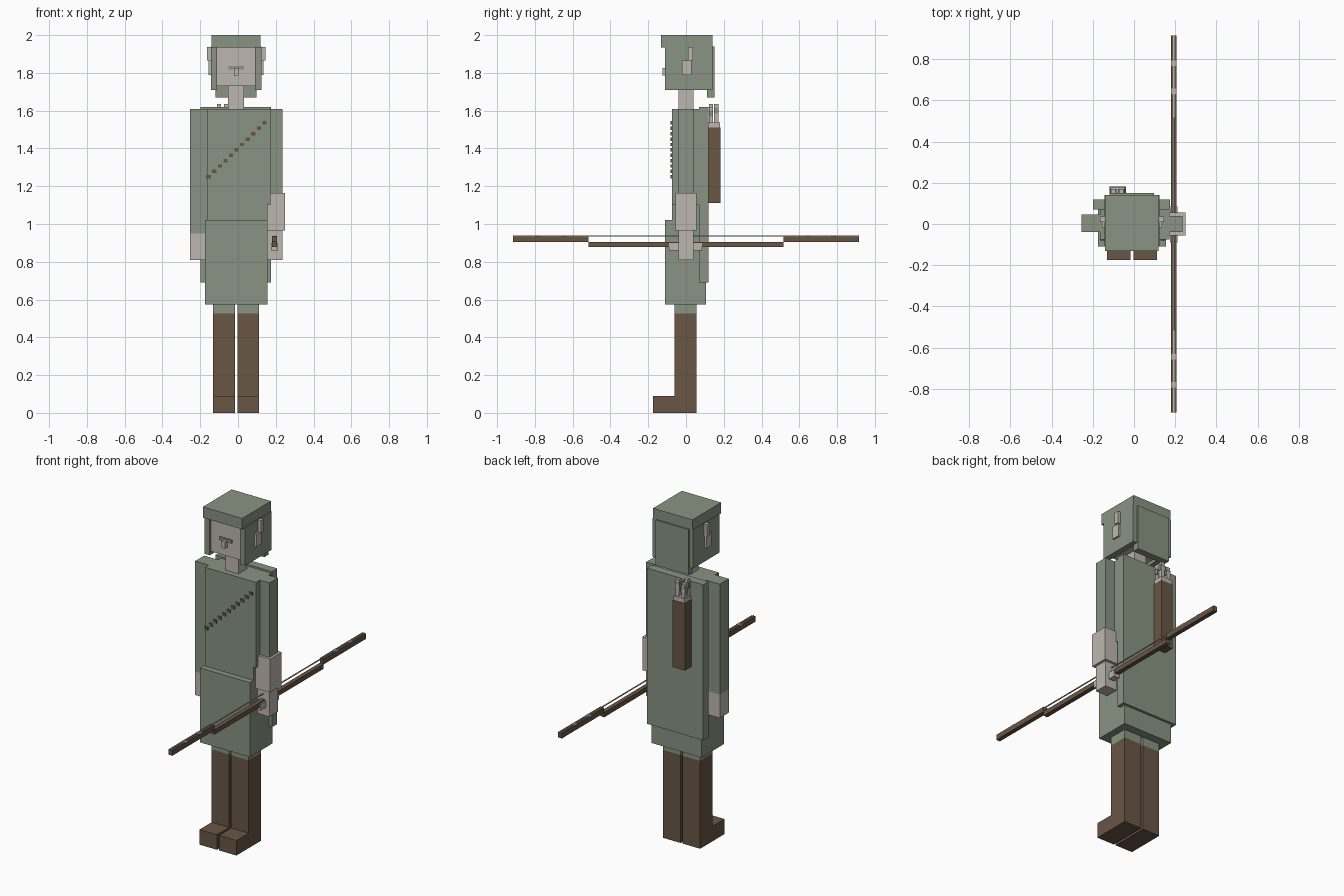
import bpy

cube = bpy.data.objects.get("Cube")
if cube:
    bpy.data.objects.remove(cube, do_unlink=True)


def make_material(name, rgb):
    m = bpy.data.materials.new(name)
    m.use_nodes = True
    m.diffuse_color = (*rgb, 1)
    bsdf = next(n for n in m.node_tree.nodes if n.type == 'BSDF_PRINCIPLED')
    bsdf.inputs["Base Color"].default_value = (*rgb, 1)
    return m


GREEN = make_material("sage green cloth", (0.246, 0.296, 0.223))
BROWN = make_material("brown leather", (0.138, 0.093, 0.060))
SKIN = make_material("pale skin", (0.515, 0.468, 0.434))


def box(name, x, y, z, mat):
    """Flat-faced block from (min, max) pairs along each axis."""
    mesh = bpy.data.meshes.new(name)
    verts = [(a, b, c) for a in x for b in y for c in z]
    faces = [(0, 1, 3, 2), (4, 6, 7, 5), (0, 4, 5, 1),
             (2, 3, 7, 6), (0, 2, 6, 4), (1, 5, 7, 3)]
    mesh.from_pydata(verts, [], faces)
    mesh.materials.append(mat)
    obj = bpy.data.objects.new(name, mesh)
    bpy.context.collection.objects.link(obj)
    return obj


def both(lo, hi, centre=-0.01):
    """Yield side name and x range on both sides of the body's middle."""
    yield "left", (centre + lo, centre + hi)
    yield "right", (centre - hi, centre - lo)


# Legs, boots and thighs
for side, x in both(0.007, 0.122):
    box(side + "_boot_shaft", x, (-0.06, 0.055), (0, 0.525), BROWN)
    box(side + "_boot_toe", x, (-0.175, -0.06), (0, 0.09), BROWN)
    box(side + "_thigh", x, (-0.06, 0.055), (0.525, 0.58), GREEN)

# Tunic and cloak
box("tunic_skirt", (-0.175, 0.155), (-0.11, 0.105), (0.575, 1.02), GREEN)
box("tunic_waist", (-0.165, 0.155), (-0.075, 0.07), (1.02, 1.10), GREEN)
box("tunic_chest", (-0.165, 0.172), (-0.075, 0.07), (1.10, 1.61), GREEN)
box("cloak", (-0.198, 0.175), (0.07, 0.12), (0.69, 1.62), GREEN)

# Arms, with a bracer on the left
box("right_sleeve", (-0.255, -0.16), (-0.04, 0.045), (0.95, 1.61), GREEN)
box("right_hand", (-0.255, -0.17), (-0.04, 0.045), (0.81, 0.95), SKIN)
box("left_sleeve", (0.15, 0.235), (-0.04, 0.04), (1.165, 1.61), GREEN)
box("left_bracer", (0.135, 0.25), (-0.055, 0.055), (0.965, 1.165), SKIN)
box("left_hand", (0.156, 0.235), (-0.04, 0.04), (0.81, 0.965), SKIN)
box("bow_grip", (0.175, 0.212), (-0.09, 0.085), (0.86, 0.90), SKIN)

# Head and face
box("neck", (-0.053, 0.031), (-0.04, 0.04), (1.60, 1.74), SKIN)
box("head", (-0.115, 0.092), (-0.10, 0.115), (1.73, 1.94), SKIN)
box("nose", (-0.022, 0.002), (-0.125, -0.10), (1.785, 1.825), SKIN)
box("brow", (-0.05, 0.033), (-0.107, -0.099), (1.817, 1.836), GREEN)

# Hood
box("hood_top", (-0.14, 0.12), (-0.132, 0.14), (1.935, 2.0), GREEN)
box("hood_back", (-0.12, 0.097), (0.11, 0.15), (1.67, 1.94), GREEN)
for side, x in both(0.10, 0.134):
    box(side + "_hood_side", x, (-0.11, 0.14), (1.71, 1.94), GREEN)
for side, x in both(0.13, 0.155):
    box(side + "_ear_tip", x, (0.01, 0.036), (1.865, 1.938), SKIN)
for side, x in both(0.13, 0.145):
    box(side + "_ear_lobe", x, (-0.02, 0.03), (1.79, 1.866), SKIN)

# Stitched chest strap
COUNT = 11
for i in range(COUNT):
    t = i / (COUNT - 1)
    cx, cz = -0.155 + 0.295 * t, 1.25 + 0.285 * t
    box(f"strap_link_{i + 1}", (cx - 0.011, cx + 0.011), (-0.081, -0.074),
        (cz - 0.009, cz + 0.009), BROWN)

# Quiver and arrows
box("quiver", (-0.12, -0.04), (0.118, 0.183), (1.11, 1.51), BROWN)
box("quiver_rim", (-0.117, -0.043), (0.12, 0.18), (1.51, 1.537), SKIN)
for i, (ax, ay, top) in enumerate([(-0.10, 0.132, 1.635), (-0.062, 0.132, 1.62),
                                   (-0.10, 0.16, 1.615), (-0.062, 0.16, 1.635)]):
    x, y = (ax - 0.011, ax + 0.011), (ay - 0.011, ay + 0.011)
    box(f"arrow_shaft_{i + 1}", x, y, (1.535, top - 0.03), SKIN)
    box(f"arrow_fletching_{i + 1}", (x[0] - 0.005, x[1] + 0.005), y,
        (top - 0.05, top - 0.018), GREEN)
    box(f"arrow_nock_{i + 1}", x, y, (top - 0.018, top), SKIN)

# Bow, held level
BX = (0.18, 0.206)
box("bow_middle", BX, (-0.515, 0.515), (0.878, 0.906), BROWN)
for end, s in (("front", -1), ("back", 1)):
    box(end + "_bow_limb", BX, sorted((s * 0.515, s * 0.915)), (0.904, 0.935), BROWN)
    for j, d in enumerate((0.645, 0.78)):
        box(f"{end}_bow_binding_{j + 1}", BX,
            sorted((s * (d - 0.013), s * (d + 0.013))), (0.933, 0.937), SKIN)
box("bow_string", (0.19, 0.196), (-0.915, 0.915), (0.934, 0.939), SKIN)
